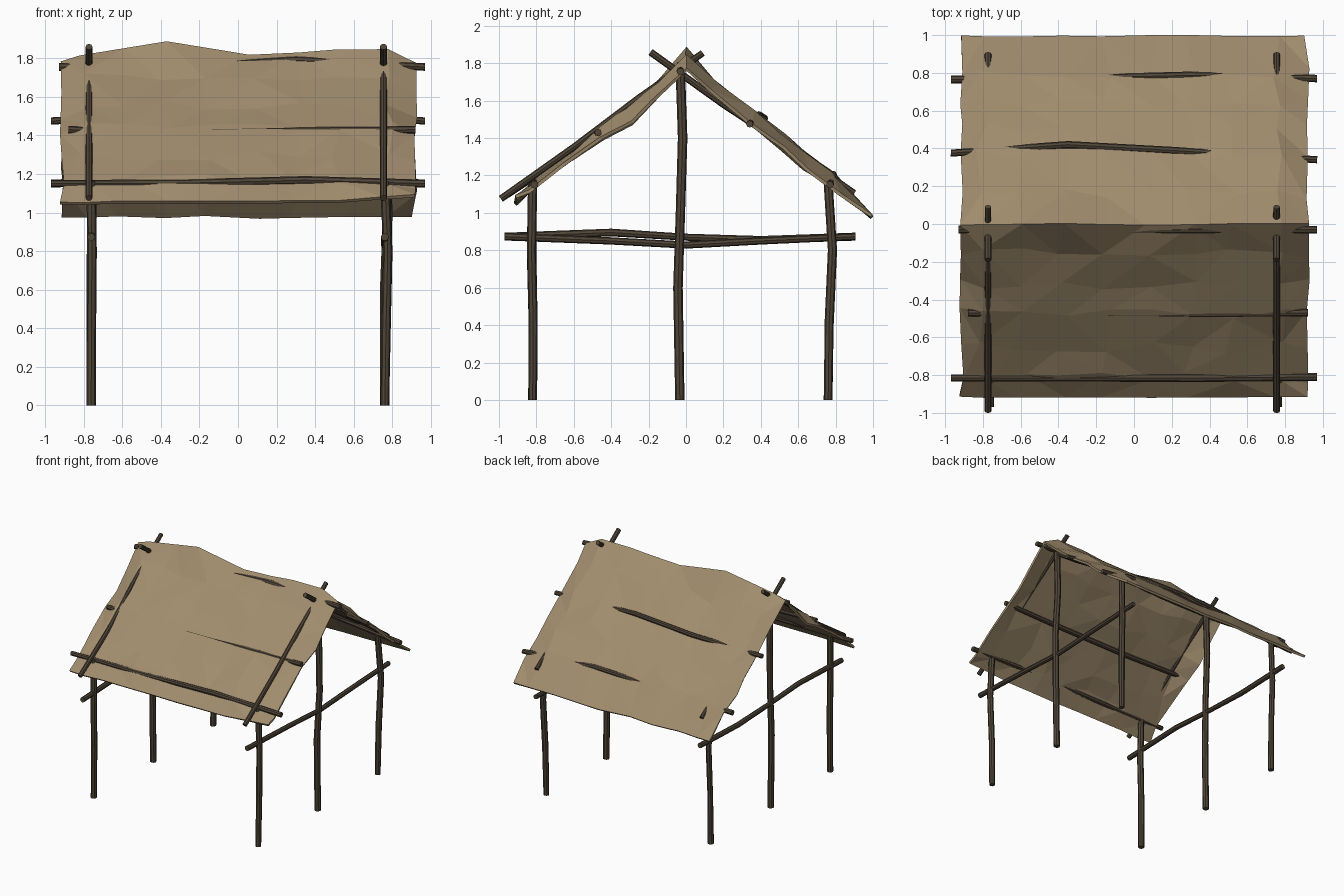
import bpy, bmesh, math, random
from mathutils import Vector

if "Cube" in bpy.data.objects:
    bpy.data.objects.remove(bpy.data.objects["Cube"])

random.seed(11)


def material(name, rgb):
    m = bpy.data.materials.new(name)
    m.diffuse_color = (*rgb, 1)
    m.use_nodes = True
    m.node_tree.nodes["Principled BSDF"].inputs["Base Color"].default_value = m.diffuse_color
    return m


WOOD = material("dark wood", (0.080, 0.060, 0.040))
CLOTH = material("tan canvas", (0.355, 0.265, 0.155))


def finish(name, bm, mat):
    bmesh.ops.recalc_face_normals(bm, faces=bm.faces)
    me = bpy.data.meshes.new(name)
    bm.to_mesh(me)
    bm.free()
    me.materials.append(mat)
    ob = bpy.data.objects.new(name, me)
    bpy.context.collection.objects.link(ob)
    return ob


def pole(name, pts, r=0.021, sides=8):
    """Crooked faceted stick through the given points."""
    pts = [Vector(p) for p in pts]
    d = (pts[-1] - pts[0]).normalized()
    u = d.cross(Vector((0, 1, 0)) if abs(d.y) < 0.5 else Vector((1, 0, 0))).normalized()
    v = d.cross(u)
    bm = bmesh.new()
    rings = []
    for p in pts:
        k = r * random.uniform(0.93, 1.07)
        rings.append([bm.verts.new(p + k * (math.cos(a) * u + math.sin(a) * v))
                      for a in (2 * math.pi * i / sides for i in range(sides))])
    for a, b in zip(rings, rings[1:]):
        for i in range(sides):
            j = (i + 1) % sides
            bm.faces.new((a[i], a[j], b[j], b[i]))
    bm.faces.new(rings[0])
    bm.faces.new(rings[-1])
    return finish(name, bm, WOOD)


# Upright posts, cross beams and rafters on both ends
for side, s in (("left", -1), ("right", 1)):
    x = 0.762 * s
    b = 0.015 if s > 0 else 0.004
    pole(f"{side}_front_post", [(x, -0.82, 0), (x + b * 0.4, -0.817, 0.4), (x + b, -0.826, 0.8), (x, -0.82, 1.16)], 0.024)
    pole(f"{side}_ridge_post", [(x, -0.033, 0), (x, -0.043, 0.6), (x + b, -0.03, 1.0), (x, -0.018, 1.4), (x, -0.03, 1.75)], 0.025)
    pole(f"{side}_back_post", [(x, 0.76, 0), (x + b * 0.4, 0.765, 0.4), (x + b, 0.783, 0.8), (x, 0.76, 1.16)], 0.023)
    mids = [(-0.4, 0.895), (0.0, 0.87), (0.4, 0.855)] if s < 0 else [(-0.4, 0.85), (0.0, 0.828), (0.4, 0.85)]
    pole(f"{side}_cross_beam", [(x, -0.97, 0.873)] + [(x, y, z) for y, z in mids] + [(x, 0.905, 0.873)], 0.02)
    xr = 0.755 if s > 0 else -0.773
    pole(f"{side}_front_rafter", [(xr, -0.99, 1.075), (xr, -0.6, 1.342 + 0.01 * s), (xr, -0.25, 1.615), (xr, 0.09, 1.855)], 0.018)
    pole(f"{side}_back_rafter", [(xr, -0.19, 1.86), (xr, 0.2, 1.58), (xr, 0.6, 1.315), (xr, 0.9, 1.105)], 0.018)

# Purlins running along the roof: x, y, z path
purlins = {
    "ridge_purlin": [(-0.93, -0.03, 1.755), (-0.3, -0.035, 1.755), (0.3, -0.03, 1.79), (0.97, -0.03, 1.755)],
    "front_middle_purlin": [(-0.88, -0.47, 1.43), (-0.3, -0.47, 1.415), (0.45, -0.475, 1.425), (0.92, -0.47, 1.43)],
    "front_lower_purlin": [(-0.97, -0.815, 1.15), (-0.3, -0.815, 1.152), (0.35, -0.815, 1.168), (0.97, -0.81, 1.15)],
    "back_middle_purlin": [(-0.97, 0.375, 1.475), (-0.35, 0.42, 1.505), (0.2, 0.39, 1.525), (0.97, 0.34, 1.475)],
    "back_lower_purlin": [(-0.97, 0.765, 1.15), (-0.2, 0.775, 1.18), (0.3, 0.787, 1.205), (0.97, 0.77, 1.15)],
}
for n, p in purlins.items():
    pole(n, p, 0.02)

# Sagging canvas roof: slope profile (y, z, drop at the gable edges)
prof = [(-0.91, 1.05, 0.0), (-0.81, 1.158, 0.015), (-0.65, 1.285, 0.03), (-0.47, 1.435, 0.05),
        (-0.31, 1.555, 0.085), (-0.15, 1.69, 0.06), (0.0, 1.832, 0.05), (0.15, 1.69, 0.05),
        (0.36, 1.535, 0.07), (0.5, 1.425, 0.07), (0.64, 1.315, 0.08), (0.79, 1.195, 0.06), (0.99, 0.982, 0.0)]
cols = [-0.915, -0.80, -0.60, -0.38, -0.15, 0.08, 0.30, 0.52, 0.77, 0.915]
ridge = [-0.01, -0.02, 0.01, 0.042, 0.01, -0.022, -0.008, 0.005, 0.008, -0.01]

bm = bmesh.new()
grid = []
for j, (y, z, drop) in enumerate(prof):
    row = []
    for i, x in enumerate(cols):
        edge = i in (0, len(cols) - 1)
        eave = j in (0, len(prof) - 1)
        dx, dy, dz = (random.uniform(-1, 1) for _ in range(3))
        px = x + dx * (0.014 if edge else 0.035)
        py = y + dy * (0.005 if eave or j == 6 else 0.03)
        # Keep jittered points on the slope
        pz = z - (0.78 if y > 0 else -0.8) * (py - y) if j != 6 else z + ridge[i]
        if edge:
            pz -= drop
        if j == 0:
            pz += 0.045 * max(0.0, x) ** 2
        pz += dz * (0.006 if eave or j == 6 else 0.013)
        row.append(bm.verts.new((px, py, pz)))
    grid.append(row)
for j in range(len(prof) - 1):
    for i in range(len(cols) - 1):
        bm.faces.new((grid[j][i], grid[j][i + 1], grid[j + 1][i + 1], grid[j + 1][i]))
bmesh.ops.triangulate(bm, faces=bm.faces[:])
roof = finish("canvas_roof", bm, CLOTH)
sol = roof.modifiers.new("thickness", "SOLIDIFY")
sol.thickness = 0.018
sol.offset = 0
